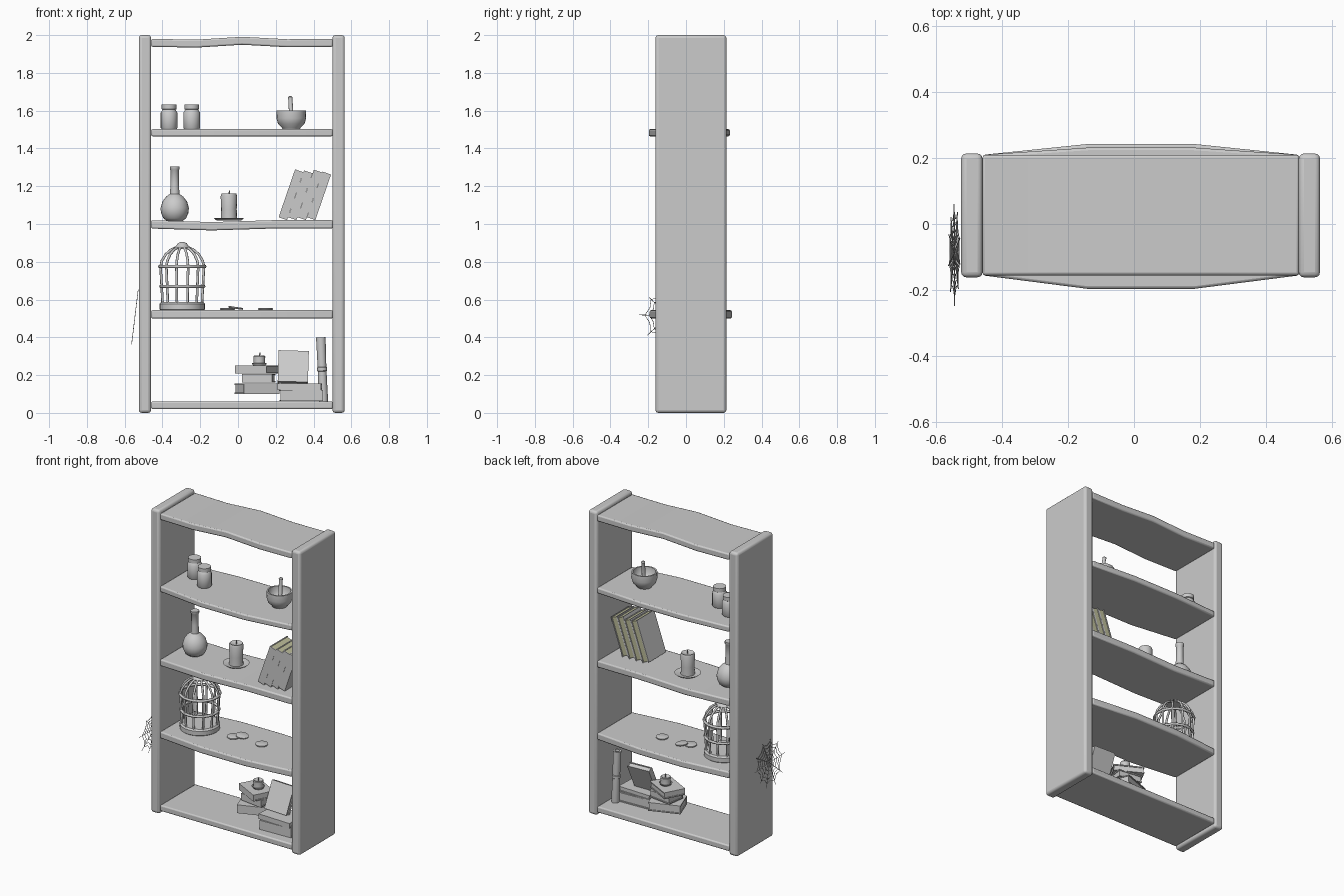
import bpy, bmesh, math, random
from mathutils import Matrix, Vector

if "Cube" in bpy.data.objects:
    bpy.data.objects.remove(bpy.data.objects["Cube"])
random.seed(4)
olive = bpy.data.materials.new("aged_paper")
olive.diffuse_color = (0.5, 0.5, 0.32, 1)
olive.use_nodes = True
olive.node_tree.nodes["Principled BSDF"].inputs["Base Color"].default_value = olive.diffuse_color
grey = bpy.data.materials.new("plain_cover")
grey.diffuse_color = (0.8, 0.8, 0.8, 1)
grey.use_nodes = True
grey.node_tree.nodes["Principled BSDF"].inputs["Base Color"].default_value = grey.diffuse_color


def finish(name, bm, loc=(0, 0, 0), rot=(0, 0, 0), smooth=False, bevel=0, segs=2):
    bmesh.ops.recalc_face_normals(bm, faces=bm.faces)
    me = bpy.data.meshes.new(name)
    bm.to_mesh(me)
    bm.free()
    ob = bpy.data.objects.new(name, me)
    bpy.context.collection.objects.link(ob)
    ob.location, ob.rotation_euler = loc, rot
    if bevel:
        m = ob.modifiers.new("bevel", 'BEVEL')
        m.width, m.segments, m.limit_method = bevel, segs, 'ANGLE'
        m.angle_limit = math.radians(50)
    if smooth:
        bpy.ops.object.select_all(action='DESELECT')
        ob.select_set(True)
        bpy.context.view_layer.objects.active = ob
        bpy.ops.object.shade_smooth_by_angle(angle=math.radians(40))
    return ob


def add_box(bm, lo, hi, mat=0):
    lo, hi = Vector(lo), Vector(hi)
    m = Matrix.Translation((lo + hi) / 2) @ Matrix.Diagonal((*(hi - lo), 1))
    r = bmesh.ops.create_cube(bm, size=1, matrix=m)
    for f in {f for v in r['verts'] for f in v.link_faces}:
        f.material_index = mat


def lathe(name, profile, loc, rot=(0, 0, 0), n=20):
    bm = bmesh.new()
    rings = [[bm.verts.new((r * math.cos(2 * math.pi * i / n), r * math.sin(2 * math.pi * i / n), z))
              for i in range(n)] for r, z in profile]
    for a, b in zip(rings, rings[1:]):
        for i in range(n):
            bm.faces.new((a[i], a[(i + 1) % n], b[(i + 1) % n], b[i]))
    bm.faces.new(rings[0])
    bm.faces.new(rings[-1])
    return finish(name, bm, loc, rot, smooth=True)


def wires(name, paths, radius, loc, res=1):
    # paths: list of (points, closed)
    cu = bpy.data.curves.new(name, 'CURVE')
    cu.dimensions, cu.bevel_depth, cu.bevel_resolution = '3D', radius, res
    for pts, closed in paths:
        s = cu.splines.new('POLY')
        s.points.add(len(pts) - 1)
        for p, q in zip(s.points, pts):
            p.co = (*q, 1)
        s.use_cyclic_u = closed
    ob = bpy.data.objects.new(name, cu)
    bpy.context.collection.objects.link(ob)
    ob.location = loc
    bpy.ops.object.select_all(action='DESELECT')
    ob.select_set(True)
    bpy.context.view_layer.objects.active = ob
    bpy.ops.object.convert(target='MESH')


def book(name, t, d, h, loc, rot=(0, 0, 0), coloured=False, c=0.007):
    # thickness x, depth y (spine at -y), height z, origin at lower left spine corner
    bm = bmesh.new()
    add_box(bm, (0, 0, 0), (c, d, h))
    add_box(bm, (t - c, 0, 0), (t, d, h))
    add_box(bm, (c, 0, 0), (t - c, c, h))
    add_box(bm, (c, c, .004), (t - c, d - .005, h - .004), 1)
    ob = finish(name, bm, loc, rot)
    if coloured:
        ob.data.materials.append(grey)
        ob.data.materials.append(olive)
    return ob


def flat_book(name, w, d, t, x, y, z, angle):
    # lying book, centred at x, y with its spine facing local -y
    a = math.radians(angle)
    off = Matrix.Rotation(a, 3, 'Z') @ Vector((-w / 2, -d / 2, 0))
    ob = book(name, t, d, w, (0, 0, 0))
    m = Matrix(((0, 0, 1), (0, 1, 0), (1, 0, 0))).to_4x4()
    ob.data.transform(m)
    ob.data.flip_normals()
    ob.location, ob.rotation_euler = (x + off.x, y + off.y, z), (0, 0, a)


# side panels
for name, x in (("left_side", -.525), ("right_side", .5)):
    bm = bmesh.new()
    add_box(bm, (x, -.162, 0), (x + .065, .214, 2))
    finish(name, bm, smooth=True, bevel=.016, segs=3)


# shelves: stations of (fraction, z shift, front bulge, back bulge)
def shelf(name, z, t, stations):
    bm = bmesh.new()
    secs = []
    for f, dz, fb, bb in stations:
        x, y0, y1 = -.46 + .962 * f, -.156 - fb, .21 + bb
        secs.append([bm.verts.new(p) for p in
                     ((x, y0, z + dz), (x, y1, z + dz), (x, y1, z + t + dz), (x, y0, z + t + dz))])
    for a, b in zip(secs, secs[1:]):
        for i in range(4):
            bm.faces.new((a[i], a[(i + 1) % 4], b[(i + 1) % 4], b[i]))
    bm.faces.new(secs[0])
    bm.faces.new(secs[-1])
    finish(name, bm, smooth=True, bevel=.008)


A, B = (0, 0, 0, 0), (1, 0, 0, 0)
shelf("bottom_shelf", .02, .04, [A, B])
shelf("second_shelf", .5, .044, [A, (.333, 0, .036, .033), (.667, 0, .036, .033), B])
shelf("third_shelf", .976, .044, [A, (.333, -.01, 0, .003), (.667, 0, 0, .003), B])
shelf("fourth_shelf", 1.464, .038, [A, (.333, 0, .041, .022), (.667, 0, .041, .022), B])
shelf("top_board", 1.938, .042, [A, (.25, -.004, 0, 0), (.5, .011, 0, 0), (.75, -.002, 0, 0), B])

# jars
jar = [(.038, 0), (.044, .008), (.044, .09), (.034, .105), (.039, .108), (.039, .132)]
lathe("jar_left", jar, (-.365, .07, 1.5))
lathe("jar_right", jar, (-.245, 0, 1.5))

# mortar and pestle
lathe("mortar", [(.045, 0), (.05, .01), (.07, .03), (.079, .06), (.077, .1), (.068, .1),
                 (.066, .06), (.04, .03), (.004, .024)], (.282, .03, 1.5))
lathe("pestle", [(.012, 0), (.018, .01), (.012, .04), (.011, .13), (.013, .143), (.006, .149)],
      (.285, .03, 1.53), (-.15, -.06, 0), 12)

# flask
lathe("flask", [(.04, 0), (.06, .015), (.073, .045), (.075, .07), (.065, .105), (.045, .13),
                (.025, .145), (.022, .2), (.022, .27), (.026, .275), (.026, .29)], (-.335, .03, 1.015))


# candles on dishes
def candle(name, r, h, dish, x, y, z):
    lathe(name + "_dish", [(dish * .8, 0), (dish, .012), (dish * .94, .013), (dish * .75, .005), (.004, .005)],
          (x, y, z), n=24)
    lathe(name, [(r, 0), (r * .96, h * .4), (r * 1.02, h * .9), (r * .9, h), (r * .7, h - .006), (.003, h - .01)],
          (x, y, z + .005), n=16)
    lathe(name + "_wick", [(.003, 0), (.003, .03)], (x, y, z + h - .008), (0, .1, 0), 6)


candle("tall_candle", .043, .138, .08, -.048, .05, 1.018)
candle("short_candle", .031, .048, .04, .113, .05, .25)

# leaning books
for i, h in enumerate((.268, .262, .266, .255)):
    book(f"leaning_book_{i + 1}", .047, .18, h, (.215 + .05 * i, -.1, 1.036),
         (0, math.radians(19), 0), True, .006)

# bird cage
cage = (-.295, .025, .54)
lathe("cage_base", [(.112, 0), (.121, .008), (.121, .036), (.112, .046)], cage, n=24)
prof = [(.108, .04), (.113, .13), (.119, .235), (.112, .265), (.09, .3), (.06, .325), (.03, .337)]
n = 12
bars = [([(r * math.cos(a), r * math.sin(a), z) for r, z in prof], False)
        for a in (2 * math.pi * (i + .5) / n for i in range(n))]
wires("cage_bars", bars, .007, cage)
rings = [([(r * math.cos(a), r * math.sin(a), z) for a in (2 * math.pi * i / 24 for i in range(24))], True)
         for r, z in ((.114, .13), (.12, .235))]
wires("cage_rings", rings, .009, cage)
lathe("cage_cap", [(.045, .328), (.045, .336), (.03, .347), (.024, .358), (.01, .364)], cage, n=16)

# coins
for i, (x, y, z, r) in enumerate(((-.055, .03, .545, 0), (-.012, .06, .551, .15), (.145, .04, .545, 0))):
    lathe(f"coin_{i + 1}", [(.036, 0), (.039, .003), (.039, .008), (.035, .01)], (x, y, z), (0, r, 0), 16)

# stacked books on the bottom shelf
flat_book("left_stack_low", .2, .15, .055, .1, .05, .1, 20)
flat_book("left_stack_mid", .16, .12, .045, .11, .05, .162, -8)
flat_book("left_stack_top", .19, .14, .042, .1, .05, .208, -28)
flat_book("right_stack_low", .225, .17, .06, .335, -.01, .062, 2)
flat_book("right_stack_top", .23, .16, .033, .328, -.01, .122, -2)

# propped book
bm = bmesh.new()
add_box(bm, (-.08, -.018, 0), (.08, -.012, .18))
add_box(bm, (-.08, .012, 0), (.08, .018, .18))
add_box(bm, (-.08, -.012, 0), (-.074, .012, .18))
add_box(bm, (-.074, -.012, .005), (.075, .012, .175))
finish("propped_book", bm, (.29, -.01, .158), (-.42, .03, 0))

# scroll with a tie
lathe("scroll", [(.024, 0), (.025, .02), (.023, .16), (.026, .163), (.026, .18), (.023, .183),
                 (.025, .32), (.025, .34), (.015, .34), (.013, .325), (.003, .325)],
      (.452, .09, .06), (0, -.04, 0), 16)


# cobweb on the left side, sagging outward towards the bottom
def web(a, r):
    y, z = -.09 + r * math.cos(a), .515 + r * math.sin(a)
    return (-.545 + (z - .515) * .12, y, z)


m = 10
angles = [2 * math.pi * (i + random.uniform(-.2, .2)) / m for i in range(m)]
spokes = [([web(a, 0), web(a, random.uniform(.14, .16))], False) for a in angles]
loops = []
for r in (.03, .055, .08, .105, .128):
    pts = []
    for i, a in enumerate(angles):
        b = angles[i + 1] if i < m - 1 else angles[0] + 2 * math.pi
        pts += [web(a, r), web((a + b) / 2, r * .85)]
    loops.append((pts, True))
wires("cobweb", spokes + loops, .0016, (0, 0, 0), 0)
